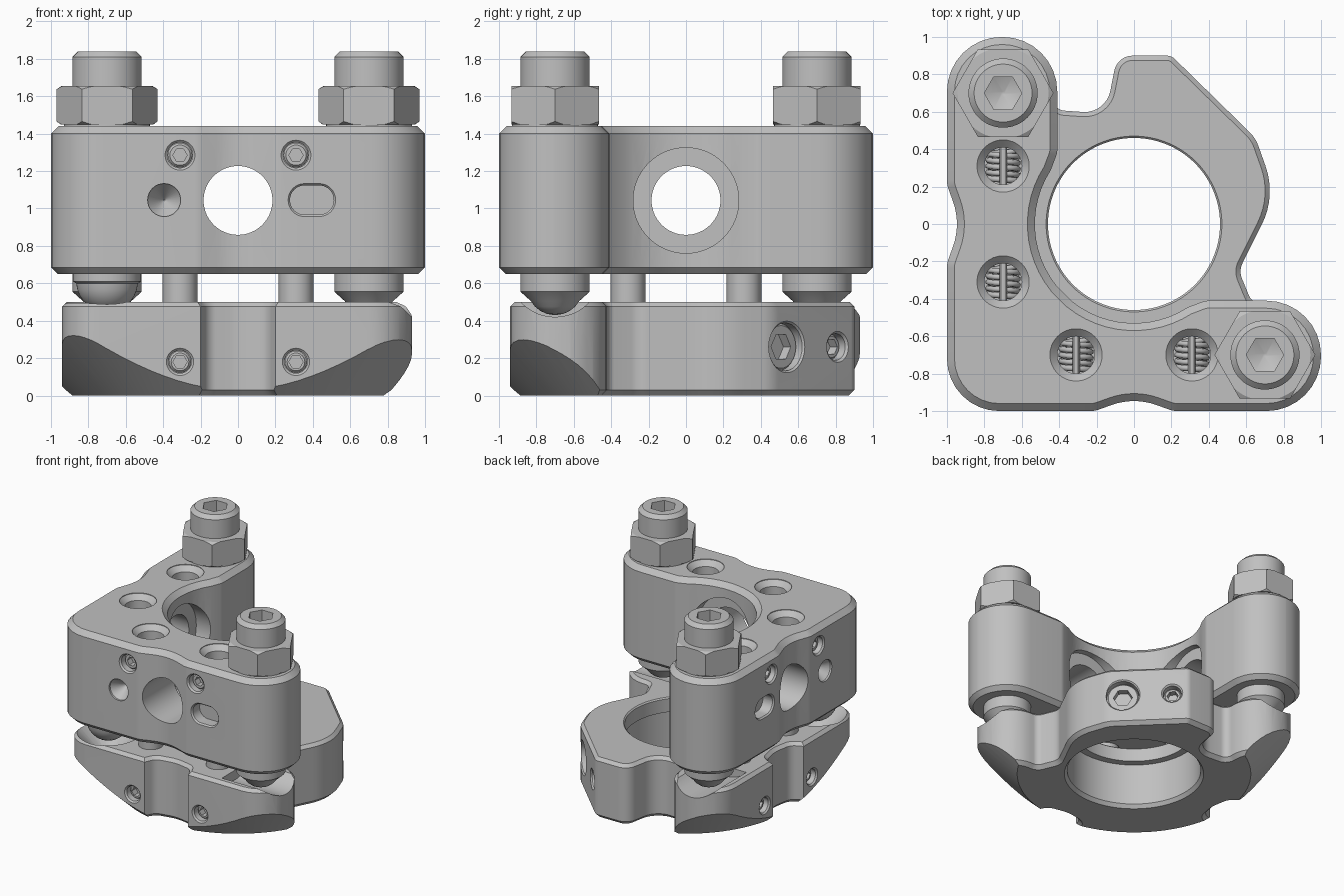
import bpy, bmesh, math
from mathutils import Vector, Matrix

cube = bpy.data.objects.get("Cube")
if cube:
    bpy.data.objects.remove(cube, do_unlink=True)

metal = bpy.data.materials.new("grey_metal")
metal.use_nodes = True
GREY = (0.53, 0.53, 0.53, 1)
metal.diffuse_color = GREY
metal.node_tree.nodes["Principled BSDF"].inputs["Base Color"].default_value = GREY
Z = Vector((0, 0, 1))


def frame(loc, axis):
    """Matrix whose local z points along axis."""
    d = Vector(axis).normalized()
    t = Vector((1, 0, 0)) if abs(d.z) > 0.9 else Z.cross(d).normalized()
    m = Matrix((t, d.cross(t), d)).transposed().to_4x4()
    return Matrix.Translation(loc) @ m


def stack(name, rings, matrix=Matrix()):
    """Solid skinned through closed rings of equal length, capped at both ends."""
    bm = bmesh.new()
    rows = [[bm.verts.new(matrix @ Vector(p)) for p in ring] for ring in rings]
    n = len(rows[0])
    for a, b in zip(rows, rows[1:]):
        for i in range(n):
            bm.faces.new((a[i], a[(i + 1) % n], b[(i + 1) % n], b[i]))
    bm.faces.new(rows[0])
    bm.faces.new(rows[-1])
    bmesh.ops.recalc_face_normals(bm, faces=bm.faces)
    mesh = bpy.data.meshes.new(name)
    bm.to_mesh(mesh)
    bm.free()
    mesh.materials.append(metal)
    ob = bpy.data.objects.new(name, mesh)
    bpy.context.collection.objects.link(ob)
    return ob


def lathe(name, profile, loc=(0, 0, 0), axis=(0, 0, 1), segs=32):
    rings = [[(r * math.cos(math.tau * i / segs), r * math.sin(math.tau * i / segs), z)
              for i in range(segs)] for r, z in profile]
    return stack(name, rings, frame(loc, axis))


def fillet(corners, steps=8):
    """Polygon with a radius at each corner."""
    pts = []
    for i, (x, y, r) in enumerate(corners):
        p = Vector((x, y))
        if r == 0:
            pts.append(p)
            continue
        a = (Vector(corners[i - 1][:2]) - p).normalized()
        b = (Vector(corners[(i + 1) % len(corners)][:2]) - p).normalized()
        half = a.angle(b) / 2
        centre = p + (a + b).normalized() * r / math.sin(half)
        start, end = (p + v * r / math.tan(half) - centre for v in (a, b))
        sweep = math.pi - 2 * half
        for k in range(steps + 1):
            f = k / steps
            pts.append(centre + (start * math.sin((1 - f) * sweep)
                                 + end * math.sin(f * sweep)) / math.sin(sweep))
    return [p for i, p in enumerate(pts) if (p - pts[i - 1]).length > 0.002]


def prism(name, outline, layers, matrix=Matrix()):
    """Extruded outline; each layer is a height and an inset."""
    n = len(outline)
    area = sum(outline[i - 1].cross(outline[i]) for i in range(n))
    side = 1 if area > 0 else -1
    shifts = []
    for i, p in enumerate(outline):
        e = (p - outline[i - 1]).normalized()
        f = (outline[(i + 1) % n] - p).normalized()
        m = Vector((-e.y - f.y, e.x + f.x)).normalized() * side
        shifts.append(m / max(0.5, abs(m.dot(Vector((-e.y, e.x))))))
    return stack(name, [[(*(p + s * inset), z) for p, s in zip(outline, shifts)]
                        for z, inset in layers], matrix)


def boolean(target, cutter, kind="DIFFERENCE"):
    mod = target.modifiers.new("cut", "BOOLEAN")
    mod.operation, mod.solver, mod.object = kind, "EXACT", cutter
    bpy.context.view_layer.objects.active = target
    bpy.ops.object.modifier_apply(modifier=mod.name)
    bpy.data.objects.remove(cutter, do_unlink=True)


def set_screw(name, body, loc, axis, r, socket):
    """Chamfered recess in the body with a socket screw inside it."""
    boolean(body, lathe("recess", [(r - .012, -.11), (r - .012, -.012), (r, 0), (r, .1)], loc, axis))
    s = lathe(name, [(r - .014, -.12), (r - .014, -.06), (r - .026, -.045)], loc, axis)
    boolean(s, lathe("hex", [(socket, -.1), (socket, .05)], loc, axis, 6))


def swap(corners):
    return [(y, x, r) for x, y, r in reversed(corners)]


# Upper plate: half outline mirrored over the diagonal
half = [(-1, -.21, .15), (-.925, 0, .35), (-1, .21, .15),
        (-1, 1, .292), (-.41, 1, .292), (-.41, .38, .1)]
arc = [(.53 * math.cos(math.radians(a)), .53 * math.sin(math.radians(a)), 0)
       for a in range(147, 225, 6)]
outline = [(-1, -1, .28)] + half + arc + swap(half + arc)
upper = prism("upper_plate", fillet(outline), [(.65, .035), (.685, 0), (1.4, 0), (1.44, .04)])

# Lower plate: two arms and a clamp ring
left = [(-.94, -.2, 0), (-.85, -.16, .08), (-.82, 0, .25), (-.85, .16, .08), (-.94, .2, 0),
        (-.94, .93, .24), (-.43, .93, .24)]
clamp = [(-.43, .61, .06), (-.15, .59, .14), (-.09, .9, .1), (.2, .9, .06), (.65, .46, .2),
         (.76, .15, .4), (.56, -.25, .1), (.63, -.42, .06)]
lower = prism("lower_plate", fillet([(-.94, -.94, .2)] + left + clamp + swap(left)),
              [(0, .03), (.03, 0), (.475, 0), (.5, .025)])
boolean(lower, lathe("cone_trim", [(.805, -.1), (1.54, .6)], segs=96), "INTERSECT")
boolean(lower, lathe("bore", [(.55, -.1), (.55, -.01), (.52, .03), (.52, .38), (.46, .38),
                              (.46, .49), (.475, .505), (.475, .6)], segs=96))

# Seats under the three ball contacts
boolean(lower, lathe("cone_seat", [(.01, .27), (.3, .56)], (-.7, -.7, 0)))
boolean(lower, lathe("groove", [(.25, 0), (.25, .6)], (.47, -.7, .67), (1, 0, 0), 48))
boolean(lower, lathe("groove", [(.25, 0), (.25, .6)], (-.7, .47, .67), (0, 1, 0), 48))

# Matching holes and screws on the front and the outer side
for face, d, t in (("front", Vector((0, -1, 0)), Vector((1, 0, 0))),
                   ("side", Vector((-1, 0, 0)), Vector((0, 1, 0)))):
    boolean(upper, lathe("cross_bore", [(.282, -.9), (.282, -.42), (.184, -.42), (.184, .2)],
                         d + Z * 1.043, d, 64))
    boolean(upper, lathe("cone_hole", [(.004, -.12), (.088, -.015), (.088, .1)],
                         d - t * .395 + Z * 1.045, d))
    slot = fillet([(-.127, -.088, .087), (.127, -.088, .087), (.127, .088, .087), (-.127, .088, .087)])
    boolean(upper, prism("slot", slot, [(-.1, .01), (-.012, .01), (0, 0), (.1, 0)],
                         frame(d + t * .395 + Z * 1.045, d)))
    for u in (-.31, .31):
        set_screw(face + "_upper_screw", upper, d + t * u + Z * 1.285, d, .08, .038)
        set_screw(face + "_lower_screw", lower, d * .94 + t * u + Z * .18, d, .073, .038)

        # Spring well, sleeve, coil and retaining pin
        x, y = d.x * .7 + t.x * u, d.y * .7 + t.y * u
        boolean(upper, lathe("well", [(.1, .5), (.1, 1.395), (.14, 1.435), (.14, 1.6)], (x, y, 0)))
        lathe("spring_sleeve", [(.093, .4), (.093, .67), (.103, .67), (.103, 1.1)], (x, y, 0))
        coil = bpy.data.curves.new("spring", "CURVE")
        coil.dimensions, coil.bevel_depth, coil.bevel_resolution = "3D", .016, 1
        line = coil.splines.new("POLY")
        line.points.add(60)
        for i, p in enumerate(line.points):
            a = i * math.tau / 12
            p.co = (x + .08 * math.cos(a), y + (i - 30) * .0027, 1.22 + .07 * math.sin(a), 1)
        coil.materials.append(metal)
        bpy.context.collection.objects.link(bpy.data.objects.new("spring", coil))
        lathe("spring_pin", [(.02, -.102), (.02, .102)], (x, y, 1.31), (0, 1, 0), 12)

# Clamp screws on the slanted face
slant = Vector((.44, .45, 0))
set_screw("clamp_screw", lower, (.571, .54, .26), slant, .14, .075)
set_screw("lock_screw", lower, (.292, .81, .26), slant, .083, .045)

# Adjusting screws with hex nuts
ball = [(.15 * math.sin(a), .58 - .15 * math.cos(a)) for a in (.05, .3, .55, .8, 1.05)]
for x, y in ((-.7, .7), (.7, -.7)):
    loc = (x, y, 0)
    screw = lathe("adjusting_screw", ball + [(.185, .555), (.185, 1.81), (.155, 1.84)], loc, segs=48)
    boolean(screw, lathe("hex", [(.01, 1.68), (.1, 1.72), (.1, 1.9)], loc, segs=6))
    nut = lathe("hex_nut", [(.27, 1.45), (.27, 1.655)], loc, segs=6)
    boolean(nut, lathe("nut_chamfer", [(.235, 1.44), (.29, 1.48), (.29, 1.625), (.235, 1.66)],
                       loc, segs=48), "INTERSECT")
    lathe("nut_washer", [(.23, 1.43), (.23, 1.46)], loc)

# Fixed pivot ball at the corner
lathe("pivot_ball", [(.165 * math.sin(a / 10), .61 - .165 * math.cos(a / 10)) for a in range(1, 17, 2)]
      + [(.182, .61), (.182, .7)], (-.7, -.7, 0), segs=48)

# Smooth the curved faces
bpy.ops.object.select_all(action="DESELECT")
for ob in bpy.context.scene.objects:
    if ob.type == "MESH":
        ob.select_set(True)
bpy.context.view_layer.objects.active = upper
bpy.ops.object.shade_smooth_by_angle(angle=math.radians(30))
